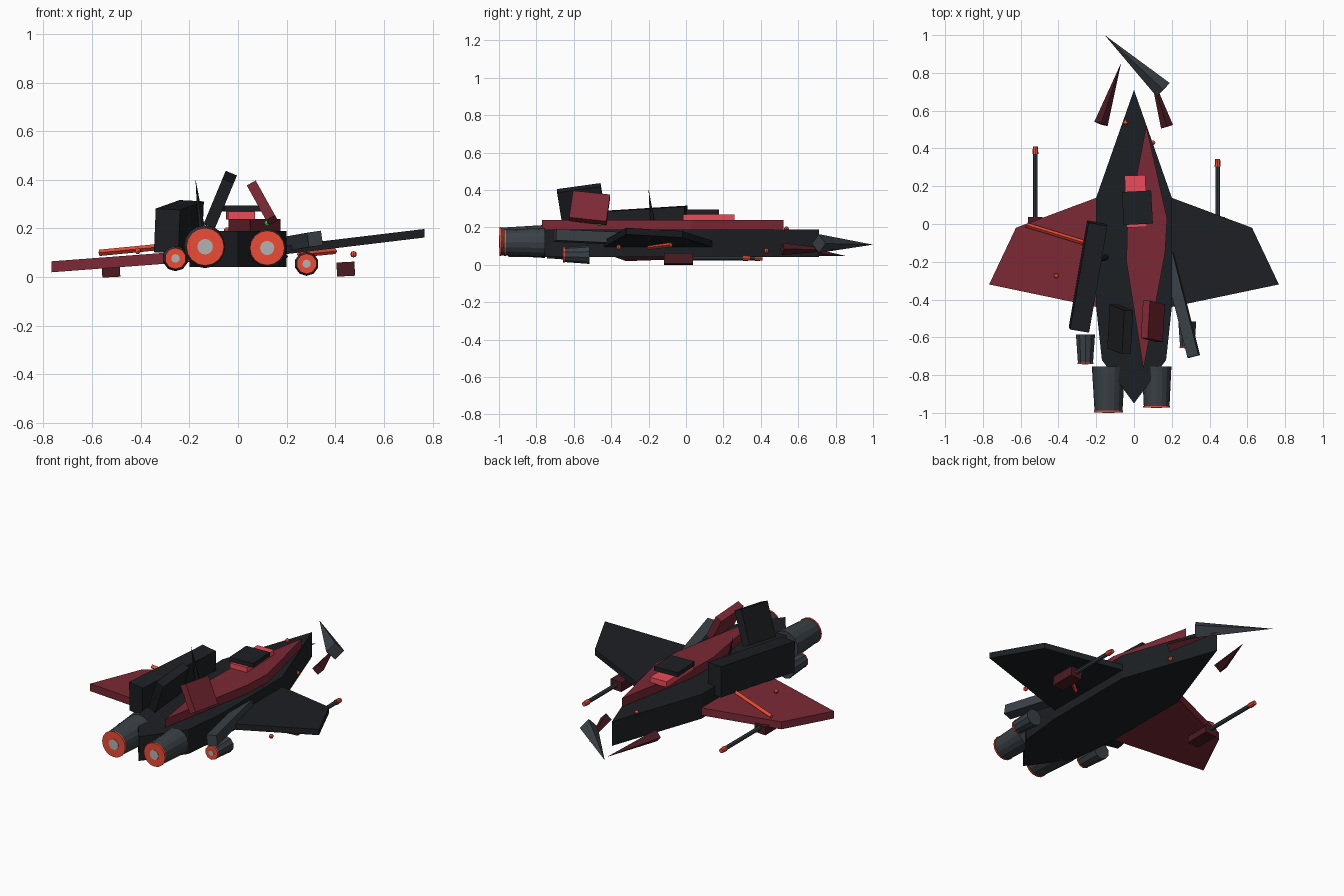
import bpy, bmesh
from math import radians
from mathutils import Vector

if "Cube" in bpy.data.objects:
    bpy.data.objects.remove(bpy.data.objects["Cube"])


def mat(name, rgb):
    m = bpy.data.materials.new(name)
    m.diffuse_color = (*rgb, 1)
    m.use_nodes = True
    m.node_tree.nodes["Principled BSDF"].inputs["Base Color"].default_value = m.diffuse_color
    return m


BLACK = mat("black", (0.012, 0.014, 0.017))
STEEL = mat("steel", (0.042, 0.052, 0.062))
RED = mat("red", (0.2, 0.022, 0.035))
MAROON = mat("maroon", (0.07, 0.011, 0.016))
ORANGE = mat("orange", (0.85, 0.07, 0.035))
PINK = mat("pink", (0.85, 0.07, 0.1))
CORE = mat("core", (0.45, 0.45, 0.45))
GREEN = mat("green", (0.05, 0.7, 0.15))


def finish(name, bm, material, loc=(0, 0, 0), quat=None, rot=None):
    bmesh.ops.recalc_face_normals(bm, faces=bm.faces)
    me = bpy.data.meshes.new(name)
    bm.to_mesh(me)
    bm.free()
    me.materials.append(material)
    ob = bpy.data.objects.new(name, me)
    ob.location = loc
    if rot:
        ob.rotation_euler = [radians(a) for a in rot]
    if quat:
        ob.rotation_mode = 'QUATERNION'
        ob.rotation_quaternion = quat
    bpy.context.collection.objects.link(ob)
    return ob


def box(name, loc, size, material, rot=(0, 0, 0)):
    bm = bmesh.new()
    bmesh.ops.create_cube(bm, size=1)
    bmesh.ops.scale(bm, vec=size, verts=bm.verts)
    return finish(name, bm, material, loc, rot=rot)


def cone(name, a, b, r1, r2, material, sides=12):
    """Cone or cylinder running from point a to point b."""
    a, b = Vector(a), Vector(b)
    bm = bmesh.new()
    bmesh.ops.create_cone(bm, cap_ends=True, segments=sides, radius1=r1,
                          radius2=r2, depth=(b - a).length)
    return finish(name, bm, material, (a + b) / 2, (b - a).to_track_quat('Z', 'Y'))


def plate(name, outline, thick, material):
    """Extrude an outline of (x, y, z) points upward by thick."""
    bm = bmesh.new()
    face = bm.faces.new([bm.verts.new(p) for p in outline])
    new = bmesh.ops.extrude_face_region(bm, geom=[face])["geom"]
    bmesh.ops.translate(bm, vec=(0, 0, thick),
                        verts=[v for v in new if isinstance(v, bmesh.types.BMVert)])
    return finish(name, bm, material)


def ball(name, loc, r, material):
    bm = bmesh.new()
    bmesh.ops.create_uvsphere(bm, u_segments=8, v_segments=6, radius=r)
    return finish(name, bm, material, loc)


# Hull: faceted arrowhead slab
half = [(0.2, 0.14), (0.2, -0.44), (0.17, -0.72)]
hull = [(0, 0.71)] + half + [(0, -0.95)] + [(-x, y) for x, y in reversed(half)]
plate("hull", [(x, y, 0.042) for x, y in hull], 0.147, BLACK)

# Raised spine plate, offset to the right
spine = [(0.065, 0.52), (0.175, 0.03), (0.165, -0.15), (0.05, -0.77),
         (-0.04, -0.2), (-0.035, 0.0)]
plate("spine_plate", [(x, y, 0.187) for x, y in spine], 0.053, RED)

# Cockpit glass and roof
box("cockpit_glass", (0.01, 0.12, 0.253), (0.11, 0.275, 0.034), PINK, (0, 0, 2))
box("cockpit_roof", (0.018, 0.086, 0.283), (0.155, 0.175, 0.025), BLACK, (0, 0, 3))

# Wings: the left droops, the right rises
wing = [(0.17, 0.15), (0.625, -0.02), (0.767, -0.32), (0.17, -0.445)]
plate("left_wing", [(-x, y, 0.02 + (0.767 - x) * 0.075) for x, y in wing], 0.045, RED)
plate("right_wing", [(x, y, 0.163 - (0.767 - x) * 0.12) for x, y in wing], 0.035, BLACK)

# Glowing wing stripes
cone("left_wing_stripe", (-0.57, -0.005, 0.1), (-0.26, -0.1, 0.13), 0.013, 0.013, ORANGE, 4)
cone("right_wing_stripe", (0.25, -0.2, 0.093), (0.4, -0.08, 0.107), 0.012, 0.012, ORANGE, 4)

# Side pod and side beam
box("left_side_pod", (-0.243, -0.278, 0.207), (0.102, 0.575, 0.18), BLACK, (3.5, 3, -9.6))
box("right_side_beam", (0.248, -0.43, 0.145), (0.06, 0.56, 0.06), STEEL, (-2.5, -8, 14.5))

# Tail fins
box("left_tail_fin", (-0.073, -0.558, 0.318), (0.05, 0.235, 0.205), BLACK, (8.5, 22.6, 0))
box("right_tail_fin", (0.1, -0.515, 0.305), (0.042, 0.2, 0.165), RED, (-7, -29, 0))

# Engines with glowing rings and pale cores: x, z, front y, rear y, front r, rear r
engines = {
    "left_main": (-0.135, 0.125, -0.755, -0.99, 0.088, 0.074),
    "right_main": (0.12, 0.12, -0.755, -0.965, 0.078, 0.068),
    "left_small": (-0.257, 0.077, -0.585, -0.735, 0.053, 0.042),
    "right_small": (0.282, 0.055, -0.515, -0.65, 0.05, 0.04),
}
for n, (x, z, y0, y1, r0, r1) in engines.items():
    s = 16 if "main" in n else 10
    cone(n + "_nozzle", (x, y0, z), (x, y1, z), r0, r1, STEEL, s)
    cone(n + "_glow", (x, y1 + 0.002, z), (x, y1 - 0.007, z), r1 * 1.05, r1 * 1.05, ORANGE, s)
    cone(n + "_core", (x, y1, z), (x, y1 - 0.01, z), r1 * 0.43, r1 * 0.43, CORE, s)

# Wing guns: mount, barrel and muzzle
for n, x, z, tip in (("left", -0.522, 0.025, 0.41), ("right", 0.443, 0.033, 0.345)):
    box(n + "_gun_mount", (x, -0.04, z), (0.074, 0.155, 0.058 if x > 0 else 0.05),
        MAROON, (0, -3, 0))
    cone(n + "_gun_barrel", (x, 0.0, 0.036), (x, tip - 0.04, 0.036), 0.012, 0.012, STEEL, 8)
    cone(n + "_gun_muzzle", (x, tip - 0.04, 0.036), (x, tip, 0.036), 0.016, 0.013, ORANGE, 8)

# Detached nose spike and two canard spikes
cone("nose_spike", (0.155, 0.71, 0.114), (-0.155, 1.0, 0.108), 0.05, 0, STEEL, 4)
cone("left_canard_spike", (-0.175, 0.53, 0.085), (-0.068, 0.853, 0.048), 0.037, 0, MAROON, 4)
cone("right_canard_spike", (0.175, 0.515, 0.085), (0.08, 0.82, 0.08), 0.033, 0, MAROON, 4)

# Antenna
cone("antenna", (-0.148, -0.175, 0.185), (-0.175, -0.2, 0.405), 0.016, 0, BLACK, 6)

# Marker lights
for i, p in enumerate([(-0.045, 0.537, 0.192), (0.1, 0.43, 0.075),
                       (-0.412, -0.275, 0.108), (0.475, -0.36, 0.094)]):
    ball(f"marker_light_{i + 1}", p, 0.013, ORANGE)
ball("status_light", (0.12, -0.46, 0.222), 0.012, GREEN)
